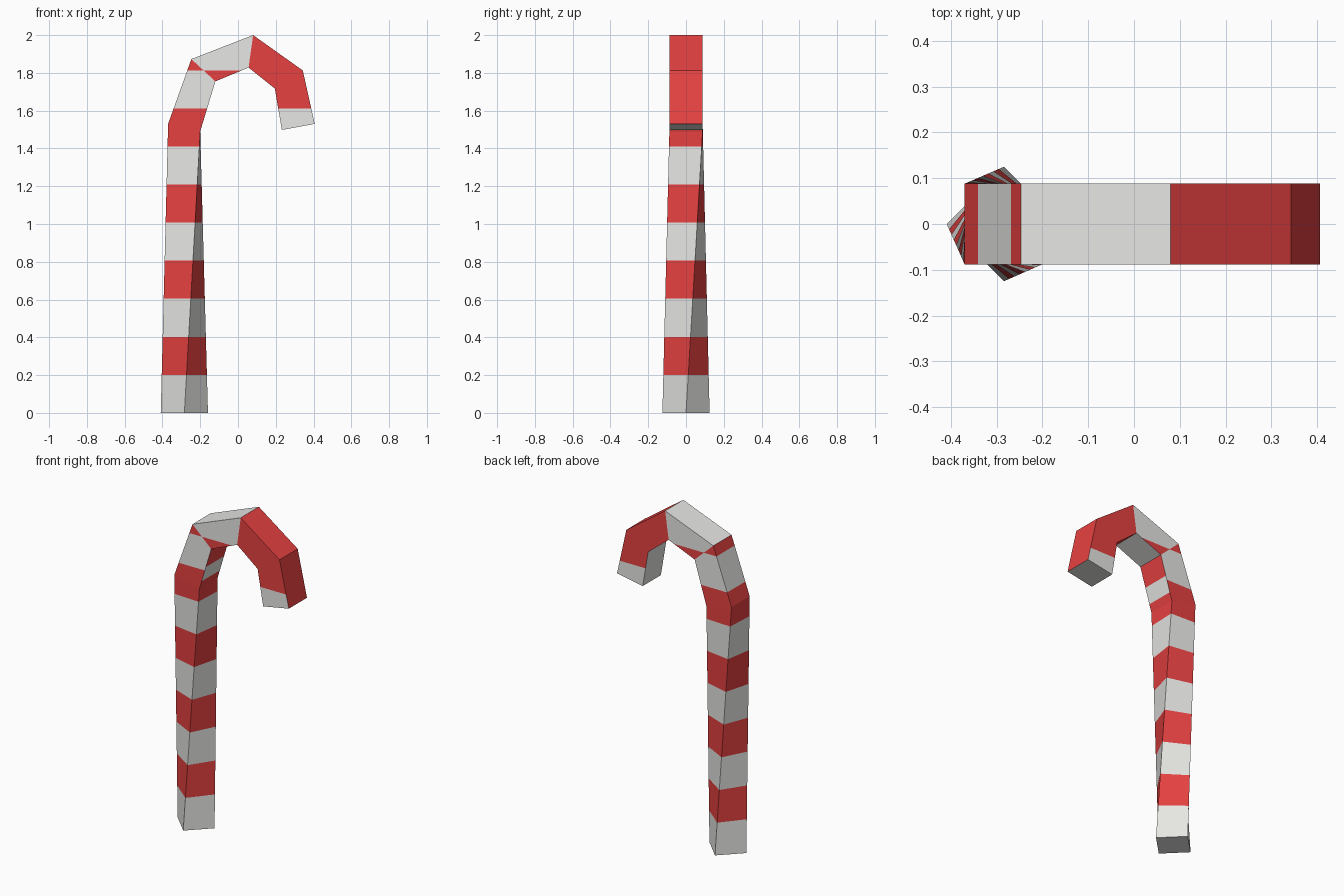
import bpy
import bmesh

if "Cube" in bpy.data.objects:
    bpy.data.objects.remove(bpy.data.objects["Cube"], do_unlink=True)

BAND = 0.2015    # stripe height
HALF = 0.088     # half thickness of the hook
FRONT, INNER, BACK, OUTER = range(4)


def material(name, colour):
    mat = bpy.data.materials.new(name)
    mat.use_nodes = True
    mat.diffuse_color = (*colour, 1)
    mat.node_tree.nodes["Principled BSDF"].inputs["Base Color"].default_value = (*colour, 1)
    return mat


# Square rings: a diamond foot that twists into the straight-sided hook
foot_x, foot_r = -0.284, 0.125
rings = [[(foot_x - foot_r, 0, 0), (foot_x, -foot_r, 0),
          (foot_x + foot_r, 0, 0), (foot_x, foot_r, 0)]]
hook = [  # outer (x, z), inner (x, z)
    ((-0.37, 1.53), (-0.20, 1.49)),
    ((-0.247, 1.873), (-0.12, 1.755)),
    ((0.08, 2.0), (0.056, 1.828)),
    ((0.343, 1.813), (0.195, 1.717)),
    ((0.406, 1.53), (0.232, 1.498)),
]
for (ox, oz), (ix, iz) in hook:
    rings.append([(ox, -HALF, oz), (ix, -HALF, iz), (ix, HALF, iz), (ox, HALF, oz)])

# Loft the rings, remembering each face's segment and side
bm = bmesh.new()
seg_layer = bm.faces.layers.int.new("segment")
side_layer = bm.faces.layers.int.new("side")
loops = [[bm.verts.new(p) for p in ring] for ring in rings]
for seg, (low, high) in enumerate(zip(loops, loops[1:])):
    for side in range(4):
        nxt = (side + 1) % 4
        face = bm.faces.new((low[side], low[nxt], high[nxt], high[side]))
        face[seg_layer], face[side_layer] = seg, side
caps = [bm.faces.new(loops[0][::-1]), bm.faces.new(loops[-1])]
for cap in caps:
    cap[seg_layer] = -1


# Cut the stripe borders
def cut(z, wanted):
    faces = [f for f in bm.faces if wanted(f)]
    edges = {e for f in faces for e in f.edges}
    verts = {v for f in faces for v in f.verts}
    bmesh.ops.bisect_plane(bm, geom=[*verts, *edges, *faces], dist=1e-5,
                           plane_co=(0, 0, z), plane_no=(0, 0, 1))


for k in range(1, 10):
    cut(k * BAND, lambda f: f[seg_layer] not in (-1, 3))
for z in (1.54, 1.635):
    cut(z, lambda f: f[seg_layer] == 1 and f[side_layer] == INNER)


# Striping rule for each segment
def is_red(face):
    seg, side = face[seg_layer], face[side_layer]
    z = face.calc_center_median().z
    if seg == -1:
        return False
    if seg == 1 and side == INNER:
        return not 1.54 < z < 1.635
    if seg < 2:
        return int(z / BAND) % 2 == 1
    if seg == 2:
        return side in (FRONT, BACK) and z < 9 * BAND
    if seg == 3:
        return True
    return side == OUTER or (side != INNER and z > 8 * BAND)


for face in bm.faces:
    face.material_index = int(is_red(face))
bmesh.ops.recalc_face_normals(bm, faces=bm.faces)

mesh = bpy.data.meshes.new("striped_cane")
bm.to_mesh(mesh)
bm.free()
mesh.materials.append(material("sugar_white", (0.8, 0.8, 0.78)))
mesh.materials.append(material("stripe_red", (0.82, 0.055, 0.055)))
cane = bpy.data.objects.new("striped_cane", mesh)
bpy.context.collection.objects.link(cane)
